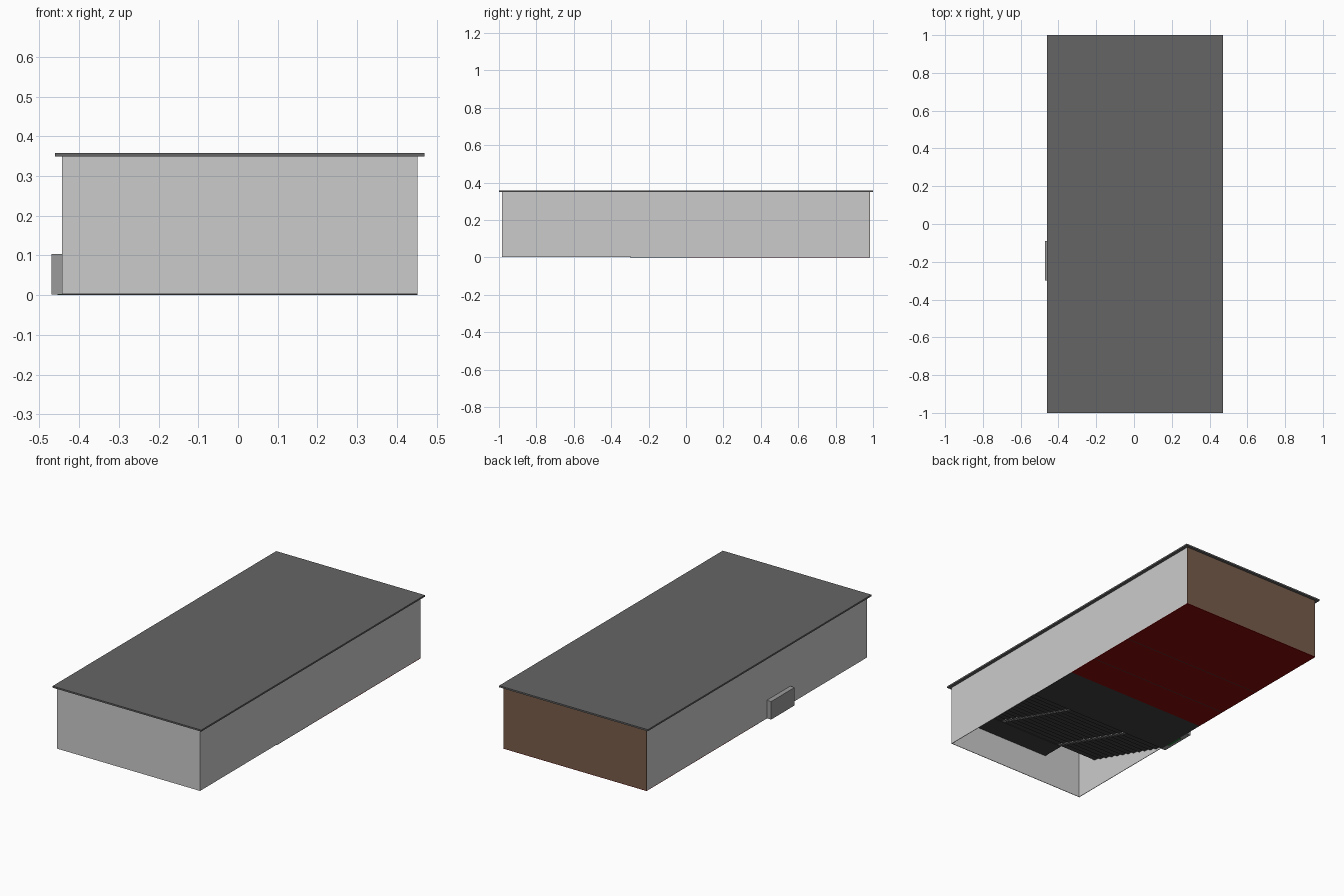
import bpy

if "Cube" in bpy.data.objects:
    bpy.data.objects.remove(bpy.data.objects["Cube"])

X0, X1 = -0.443, 0.452      # hall side walls
Y0, Y1 = -0.985, 0.985      # hall end walls
TOP = 0.349                 # underside of roof


def mat(name, rgb):
    m = bpy.data.materials.new(name)
    m.diffuse_color = (*rgb, 1)
    m.use_nodes = True
    m.node_tree.nodes["Principled BSDF"].inputs["Base Color"].default_value = m.diffuse_color
    return m


roof_grey = mat("roof_grey", (0.13, 0.13, 0.13))
dark = mat("dark_grey", (0.05, 0.05, 0.05))
mid = mat("mid_grey", (0.33, 0.33, 0.33))
brown = mat("wood_brown", (0.19, 0.11, 0.07))
red = mat("stage_red", (0.25, 0.003, 0.003))
green = mat("door_green", (0.02, 0.2, 0.04))


def mesh(name, verts, faces, material=None):
    me = bpy.data.meshes.new(name)
    me.from_pydata(verts, [], faces)
    ob = bpy.data.objects.new(name, me)
    bpy.context.collection.objects.link(ob)
    if material:
        me.materials.append(material)
    return ob


def box(name, x, y, z, material=None):
    v = [(a, b, c) for a in x for b in y for c in z]
    f = [(0, 1, 3, 2), (4, 6, 7, 5), (0, 4, 5, 1),
         (2, 3, 7, 6), (0, 2, 6, 4), (1, 5, 7, 3)]
    return mesh(name, v, f, material)


def stairs(name, x, y, top, n, material):
    # thin zigzag of risers and treads climbing from y[0] to y[1]
    run, rise = (y[1] - y[0]) / n, top / n
    prof = [(y[0], 0.003)]
    for i in range(n):
        prof += [(y[0] + i * run, (i + 1) * rise), (y[0] + (i + 1) * run, (i + 1) * rise)]
    v = [(a, p, q) for p, q in prof for a in x]
    f = [(2 * i, 2 * i + 1, 2 * i + 3, 2 * i + 2) for i in range(len(prof) - 1)]
    return mesh(name, v, f, material)


# shell
T = 0.003
box("roof", (-0.461, 0.47), (-1, 1), (TOP, 0.358), roof_grey)
box("front_wall", (X0, X1), (Y0, Y0 + T), (T, TOP))
box("back_wall", (X0, X1), (Y1 - T, Y1), (T, TOP), brown)
box("left_wall", (X0, X0 + T), (Y0 + T, Y1 - T), (T, TOP))
box("right_wall", (X1 - T, X1), (Y0 + T, Y1 - T), (T, TOP))

# side entrance with a door behind it
box("side_entrance", (-0.47, X0), (-0.30, -0.09), (0.001, 0.103), mid)
box("side_door", (X0 - 0.012, X0), (-0.25, -0.15), (0, 0.001), green)

# stage floor in three panels with dark seams, then the hall floor
S = 0.002
edges = [Y1, 0.488, 0.21, 0.017]
for i in range(3):
    lo = edges[i + 1] + S
    hi = edges[i] - (S if i else 0)
    box(f"stage_floor_{i + 1}", (X0, X1), (lo, hi), (0, T), red)
    box(f"floor_seam_{i + 1}", (X0, X1), (edges[i + 1] - S, lo), (0, T), dark)
box("hall_floor", (X0, X1), (-0.295, edges[3] - S), (0, T), dark)

# tiered seating in three blocks, aisles with half-height steps between
TIER, LIP, H = -0.295, -0.851, 0.172
for i, x in enumerate([(X0 + T, -0.2), (-0.18, 0.19), (0.21, X1 - T)]):
    stairs(f"seating_tiers_{i + 1}", x, (TIER, LIP), H, 12, dark)
for i, x in enumerate([(-0.2, -0.18), (0.19, 0.21)]):
    stairs(f"aisle_steps_{i + 1}", x, (TIER, LIP), H, 24, mid)

# landing behind the top tier, open at the left corner
box("top_landing", (-0.203, X1 - T), (Y0 + T, LIP), (H - T, H), dark)
